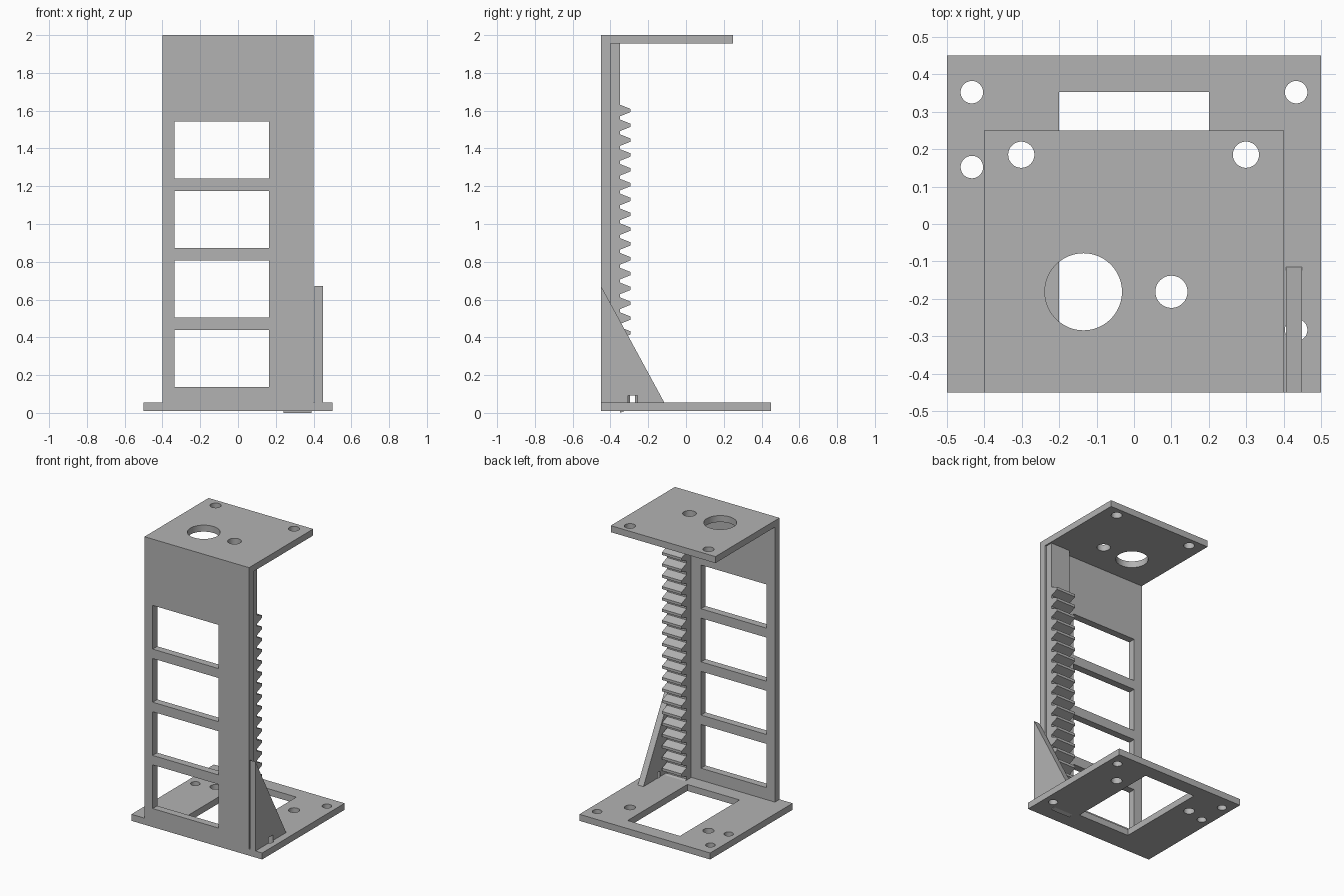
import bpy
import bmesh
from mathutils import Vector

if "Cube" in bpy.data.objects:
    bpy.data.objects.remove(bpy.data.objects["Cube"], do_unlink=True)

grey = bpy.data.materials.new("mid grey")
grey.use_nodes = True
grey.diffuse_color = (0.45, 0.45, 0.45, 1)
grey.node_tree.nodes["Principled BSDF"].inputs["Base Color"].default_value = grey.diffuse_color


def finish(name, bm):
    bmesh.ops.recalc_face_normals(bm, faces=bm.faces)
    mesh = bpy.data.meshes.new(name)
    bm.to_mesh(mesh)
    bm.free()
    obj = bpy.data.objects.new(name, mesh)
    bpy.context.collection.objects.link(obj)
    mesh.materials.append(grey)
    return obj


def box(name, x, y, z):
    bm = bmesh.new()
    bmesh.ops.create_cube(bm, size=1)
    for v in bm.verts:
        v.co = Vector([(lo + hi) / 2 + c * (hi - lo) for c, (lo, hi) in zip(v.co, (x, y, z))])
    return finish(name, bm)


def side_prism(name, profile, x0, x1):
    """Extrude a (y, z) outline along x."""
    bm = bmesh.new()
    face = bm.faces.new([bm.verts.new((x0, y, z)) for y, z in profile])
    out = bmesh.ops.extrude_face_region(bm, geom=[face])
    moved = [g for g in out["geom"] if isinstance(g, bmesh.types.BMVert)]
    bmesh.ops.translate(bm, verts=moved, vec=(x1 - x0, 0, 0))
    return finish(name, bm)


def cut(obj, cutter):
    """Subtract the cutter from the part, then discard the cutter."""
    mod = obj.modifiers.new("cut", "BOOLEAN")
    mod.operation = "DIFFERENCE"
    mod.solver = "EXACT"
    mod.object = cutter
    bpy.context.view_layer.objects.active = obj
    bpy.ops.object.modifier_apply(modifier=mod.name)
    bpy.data.objects.remove(cutter, do_unlink=True)


def drill(obj, x, y, r, z0, z1):
    bm = bmesh.new()
    bmesh.ops.create_cone(bm, cap_ends=True, segments=48, radius1=r, radius2=r, depth=z1 - z0)
    bmesh.ops.translate(bm, verts=bm.verts, vec=(x, y, (z0 + z1) / 2))
    cut(obj, finish("drill", bm))


FLOOR, ROOF = 0.055, 1.955
GUSSET_HOLE = (0.433, -0.283, 0.03)

# Base plate with its large opening and screw holes
base = box("base_plate", (-0.5, 0.5), (-0.45, 0.45), (0.01, FLOOR))
cut(base, box("opening", (-0.2, 0.2), (-0.3, 0.352), (-0.1, 0.2)))
for x, y, r in [(-0.433, 0.352, 0.03), (0.433, 0.352, 0.03), (-0.433, 0.152, 0.03),
                (-0.301, 0.185, 0.035), (0.299, 0.185, 0.035), GUSSET_HOLE]:
    drill(base, x, y, r, -0.1, 0.2)

# Upright front wall with four windows
wall = box("front_wall", (-0.4, 0.4), (-0.45, -0.4), (FLOOR, ROOF))
for z in (0.138, 0.505, 0.873, 1.24):
    cut(wall, box("window", (-0.337, 0.165), (-0.6, -0.3), (z, z + 0.302)))

# Top mounting plate
top = box("top_plate", (-0.4, 0.4), (-0.45, 0.25), (ROOF, 2.0))
for x, y, r in [(-0.301, 0.185, 0.035), (0.299, 0.185, 0.035),
                (0.1, -0.181, 0.043), (-0.135, -0.181, 0.103)]:
    drill(top, x, y, r, 1.8, 2.1)

# Toothed rack standing against the wall
RACK_X = (0.24, 0.39)
box("rack_strip", RACK_X, (-0.4, -0.35), (FLOOR, ROOF))
for i in range(21):
    z = 0.031 + i * 0.0785
    side_prism("rack_tooth", [(-0.35, z - 0.031), (-0.295, z - 0.009),
                              (-0.295, z + 0.009), (-0.35, z + 0.031)], *RACK_X)

# Triangular brace beside the wall, notched by the screw hole
gusset = side_prism("gusset", [(-0.45, FLOOR), (-0.115, FLOOR), (-0.45, 0.672)], 0.406, 0.449)
drill(gusset, *GUSSET_HOLE, -0.1, 0.093)

# Smooth the hole walls, keep every edge sharp
bpy.ops.object.select_all(action="DESELECT")
for obj in (base, top, gusset):
    obj.select_set(True)
bpy.context.view_layer.objects.active = base
bpy.ops.object.shade_smooth_by_angle(angle=0.5)
